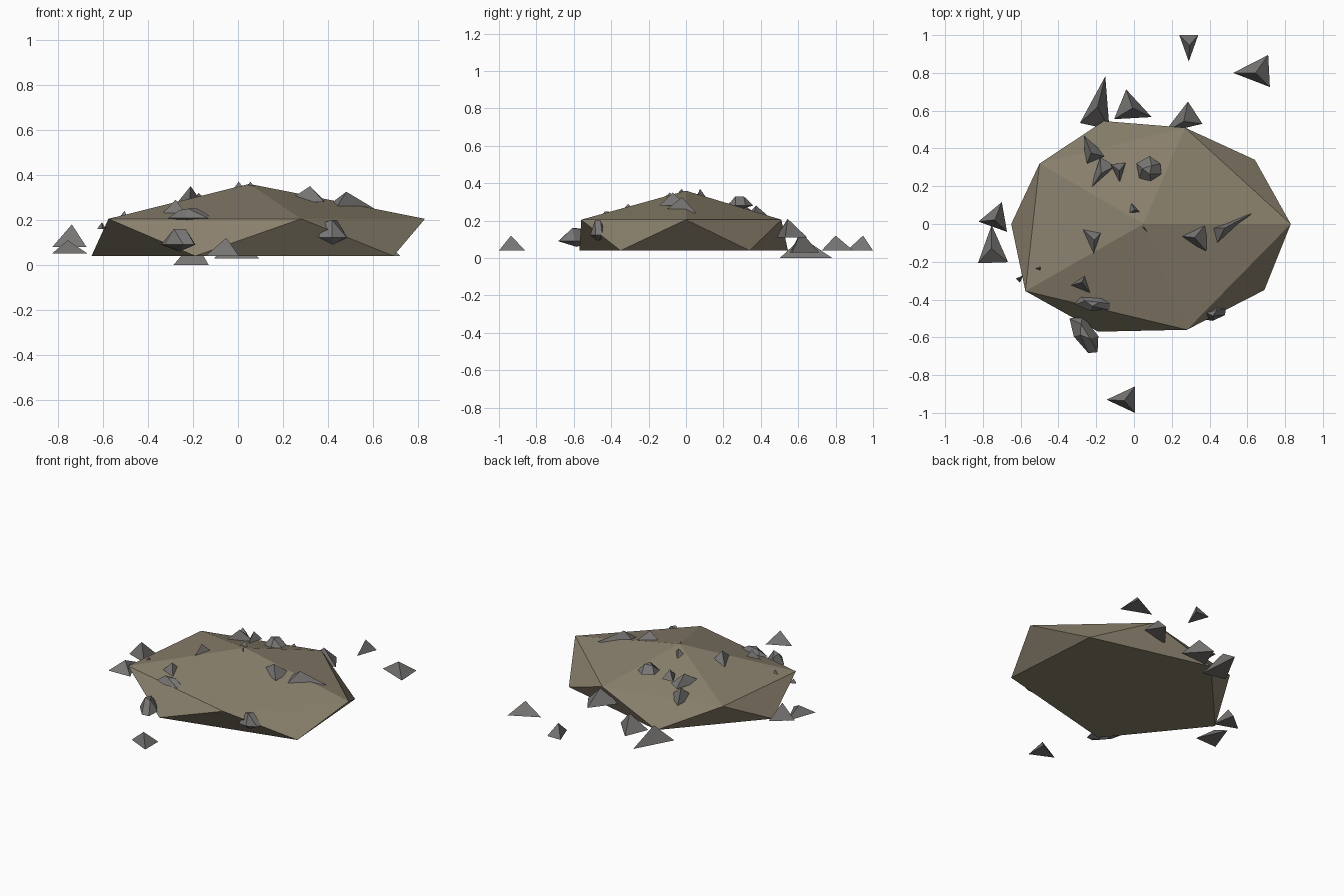
import bpy
from math import radians
from mathutils import Matrix, Vector


def material(name, rgb):
    m = bpy.data.materials.new(name)
    m.diffuse_color = (*rgb, 1.0)
    return m


EARTH = material("brown earth", (0.25, 0.215, 0.15))
STONE = material("grey stone", (0.185, 0.18, 0.175))


def mesh_object(name, verts, faces, mat, matrix=Matrix()):
    me = bpy.data.meshes.new(name)
    me.from_pydata([matrix @ Vector(v) for v in verts], [], faces)
    me.materials.append(mat)
    me.update()
    ob = bpy.data.objects.new(name, me)
    bpy.context.collection.objects.link(ob)
    return ob


# Mound: peak, upper ring and wider foot ring, joined by a zigzag of triangles
upper = [(0.83, 0), (0.27, 0.51), (-0.50, 0.32), (-0.575, -0.355), (0.28, -0.56)]
foot = [(0.64, 0.34), (-0.16, 0.545), (-0.65, 0), (-0.19, -0.57), (0.69, -0.35)]
verts = [(x, y, 0.205) for x, y in upper] + [(x, y, 0.04) for x, y in foot]
verts.append((0.05, 0, 0.36))
faces = [(9, 8, 7, 6, 5)]
for i in range(5):
    j = (i + 1) % 5
    faces += [(i, j, 10), (i, 5 + i, j), (5 + i, 5 + j, j)]
mesh_object("mound", verts, faces, EARTH)


# Unit stones, sized one unit in every direction, pointing along +x
SHARD = ([(0.5, 0, 0), (-0.5, 0.5, 0), (-0.5, -0.5, 0), (-0.12, 0.04, 1)],
         [(0, 2, 1), (0, 1, 3), (1, 2, 3), (2, 0, 3)])
LOW = [(0.5, 0.05), (0.2, 0.5), (-0.4, 0.4), (-0.5, -0.2), (-0.1, -0.5), (0.4, -0.35)]
CHUNK = ([(x, y, 0.3) for x, y in LOW]
         + [(0.15, 0.1, 1), (-0.25, 0.12, 0.9), (-0.05, -0.2, 1), (0, 0, 0)],
         [(0, 1, 6), (1, 2, 7, 6), (2, 3, 7), (3, 4, 8, 7), (4, 5, 8), (5, 0, 6, 8), (6, 7, 8)]
         + [((i + 1) % 6, i, 9) for i in range(6)])


def stone(name, shape, x, y, z, length, width, height, yaw):
    m = (Matrix.Translation((x, y, z)) @ Matrix.Rotation(radians(yaw), 4, 'Z')
         @ Matrix.Diagonal((length, width, height, 1)))
    mesh_object(name, *shape, STONE, m)


# Each stone: x, y, base z, length, width, height, heading
loose_shards = [
    (0.29, 0.93, 0.04, 0.14, 0.10, 0.08, -90),
    (0.62, 0.805, 0.04, 0.19, 0.17, 0.08, 183),
    (-0.18, 0.65, 0.0, 0.27, 0.16, 0.11, 78),
    (0.01, 0.60, 0.03, 0.18, 0.17, 0.11, -22),
    (0.24, 0.535, 0.11, 0.20, 0.14, 0.10, 213),
    (-0.755, 0.025, 0.08, 0.14, 0.16, 0.10, 190),
    (-0.75, -0.105, 0.05, 0.20, 0.16, 0.06, 92),
    (-0.07, -0.93, 0.04, 0.15, 0.14, 0.08, 180),
]
mound_shards = [
    (-0.23, 0.395, 0.20, 0.16, 0.14, 0.08, 115),
    (-0.19, 0.25, 0.25, 0.19, 0.09, 0.07, 238),
    (-0.08, 0.27, 0.27, 0.10, 0.08, 0.06, -85),
    (0.01, 0.07, 0.32, 0.07, 0.06, 0.05, -20),
    (0.06, -0.03, 0.33, 0.07, 0.02, 0.04, -50),
    (-0.215, -0.105, 0.27, 0.16, 0.12, 0.08, -90),
    (0.30, -0.065, 0.28, 0.17, 0.15, 0.07, 178),
    (0.51, -0.01, 0.24, 0.26, 0.12, 0.085, 30),
    (-0.265, -0.295, 0.20, 0.14, 0.16, 0.09, 70),
    (-0.51, -0.235, 0.20, 0.05, 0.04, 0.04, 180),
    (-0.60, -0.285, 0.16, 0.04, 0.03, 0.03, 45),
]
chunks = [
    (0.08, 0.29, 0.26, 0.13, 0.13, 0.07, 20),
    (-0.21, -0.42, 0.19, 0.20, 0.08, 0.06, -5),
    (-0.26, -0.585, 0.06, 0.23, 0.11, 0.10, -57),
    (0.42, -0.47, 0.09, 0.14, 0.08, 0.11, 15),
]
for label, shape, rows in (("loose_shard", SHARD, loose_shards),
                           ("mound_shard", SHARD, mound_shards),
                           ("stone_chunk", CHUNK, chunks)):
    for n, row in enumerate(rows, 1):
        stone(f"{label}_{n}", shape, *row)
